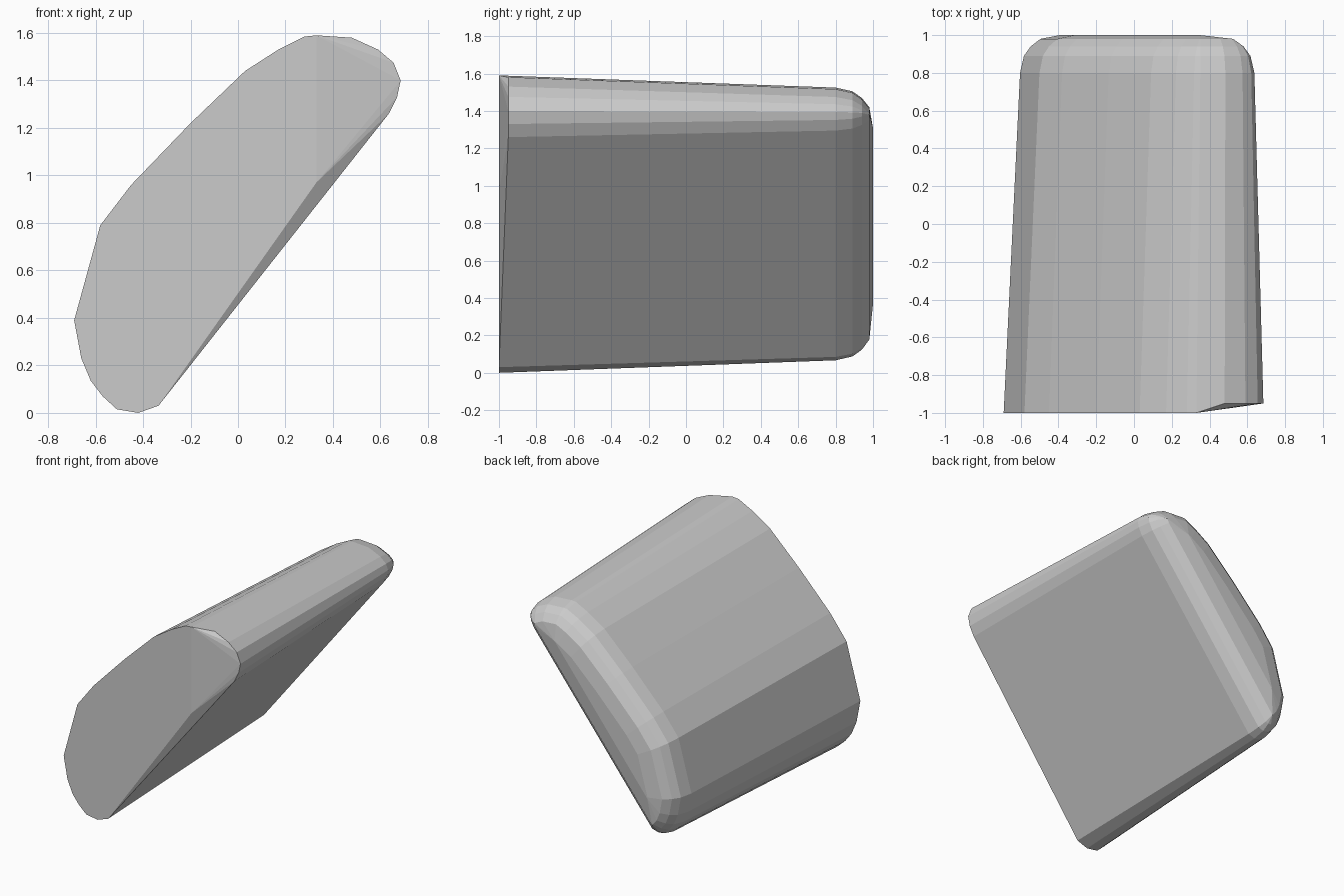
import bpy, bmesh
from mathutils import Vector

cube = bpy.data.objects.get("Cube")
if cube:
    bpy.data.objects.remove(cube)

# Front cross-section (x, z), clockwise from the top
PROFILE = [Vector(p) for p in (
    (0.33, 1.59), (0.48, 1.58), (0.59, 1.53), (0.655, 1.475), (0.685, 1.40),
    (0.67, 1.33), (0.635, 1.26), (-0.335, 0.03), (-0.42, 0), (-0.51, 0.015),
    (-0.57, 0.07), (-0.62, 0.135), (-0.66, 0.23), (-0.69, 0.39), (-0.58, 0.79),
    (-0.45, 0.96), (-0.2, 1.22), (0.03, 1.44), (0.17, 1.53), (0.28, 1.585))]


def inset(poly, d):
    """Shrink a convex outline by moving every edge inward by d."""
    out = list(poly)
    for a, b in zip(poly, poly[1:] + poly[:1]):
        e = (b - a).normalized()
        n = Vector((e.y, -e.x))
        clipped = []
        for p, q in zip(out, out[1:] + out[:1]):
            hp, hq = (p - a).dot(n) - d, (q - a).dot(n) - d
            if hp >= 0:
                clipped.append(p)
            if hp * hq < 0:
                clipped.append(p.lerp(q, hp / (hp - hq)))
        out = clipped
    return out


# Front rim, with its right end set back behind a slanted end face
points = [(p.x, -0.95 if p.x > 0.4 else -1, p.y) for p in PROFILE]
points.append((0.33, -1, 0.97))

# Drafted body and rounded back: (depth, inset)
for y, d in ((0.8, 0.065), (0.89, 0.085), (0.94, 0.12), (0.98, 0.17), (1.0, 0.27)):
    points += [(p.x + 0.02, y, p.y) for p in inset(PROFILE, d)]

# Skin the sections into one convex block
bm = bmesh.new()
for p in points:
    bm.verts.new(p)
bmesh.ops.remove_doubles(bm, verts=bm.verts, dist=0.004)
hull = bmesh.ops.convex_hull(bm, input=bm.verts)
loose = {v for v in hull["geom_interior"] + hull["geom_unused"]
         if isinstance(v, bmesh.types.BMVert)}
bmesh.ops.delete(bm, geom=list(loose), context="VERTS")
bmesh.ops.recalc_face_normals(bm, faces=bm.faces)
mesh = bpy.data.meshes.new("rounded_block")
bm.to_mesh(mesh)
bm.free()

# Plain grey surface
grey = bpy.data.materials.new("light_grey")
grey.use_nodes = True
colour = (0.6, 0.6, 0.6, 1)
grey.diffuse_color = colour
grey.node_tree.nodes["Principled BSDF"].inputs["Base Color"].default_value = colour
mesh.materials.append(grey)

block = bpy.data.objects.new("rounded_block", mesh)
bpy.context.collection.objects.link(block)
